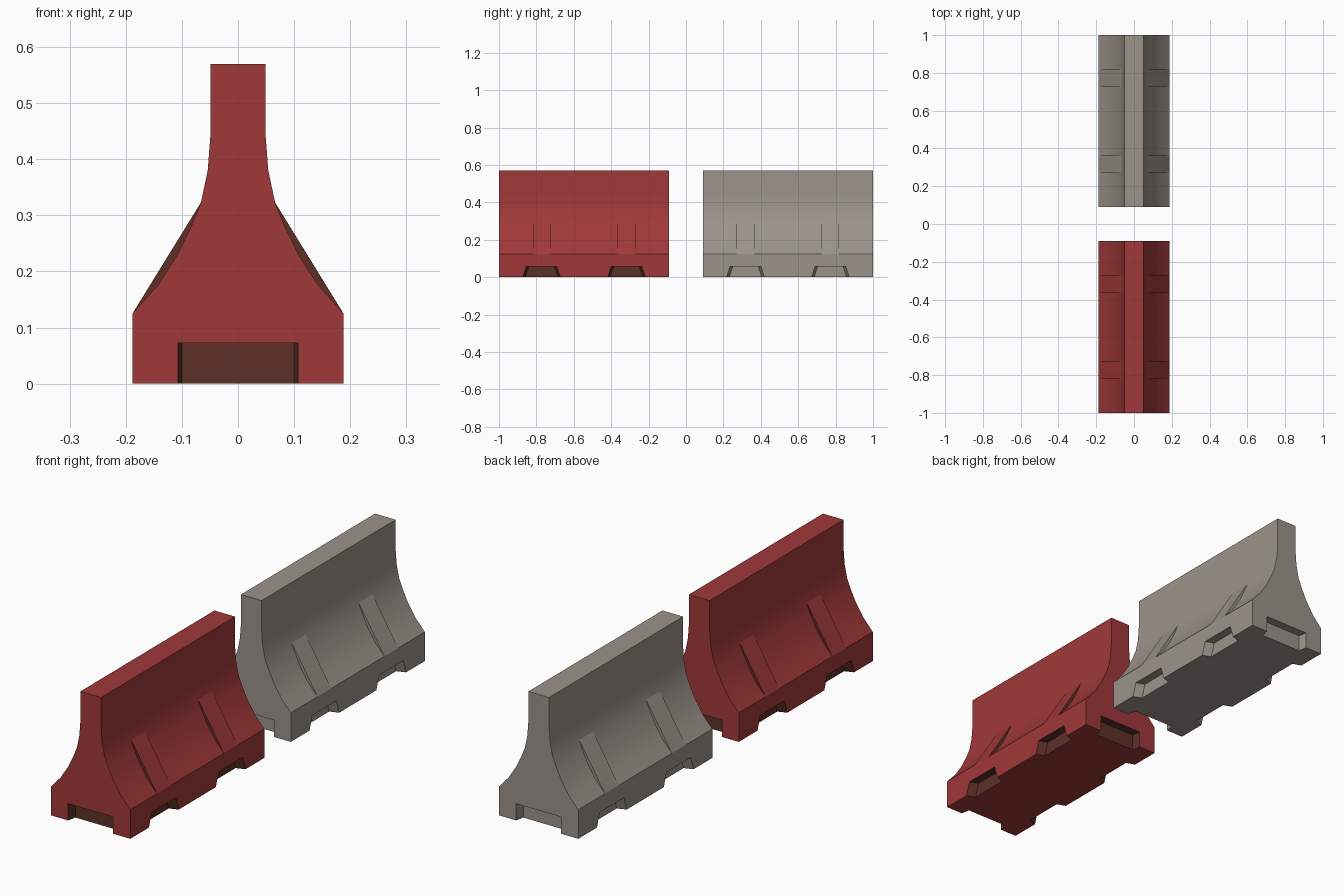
import bpy, bmesh, math
from mathutils import Matrix, Vector

if "Cube" in bpy.data.objects:
    bpy.data.objects.remove(bpy.data.objects["Cube"])

def material(name, rgb):
    m = bpy.data.materials.new(name)
    m.diffuse_color = (*rgb, 1)
    m.use_nodes = True
    m.node_tree.nodes["Principled BSDF"].inputs["Base Color"].default_value = m.diffuse_color
    return m

red = material("barrier red", (0.352, 0.040, 0.041))
brown = material("dark recess brown", (0.107, 0.030, 0.020))
grey = material("concrete grey", (0.328, 0.292, 0.254))

HALF_LEN, HALF_W = 0.455, 0.188
SLOT_Y = 0.227

def make_object(name, bm, mats, loc):
    bmesh.ops.recalc_face_normals(bm, faces=bm.faces[:])
    me = bpy.data.meshes.new(name)
    bm.to_mesh(me)
    bm.free()
    ob = bpy.data.objects.new(name, me)
    for m in mats:
        me.materials.append(m)
    ob.location = loc
    bpy.context.collection.objects.link(ob)
    return ob

def loft(bm, a, b, mat=0):
    """Closed solid between two matching loops of points."""
    va = [bm.verts.new(p) for p in a]
    vb = [bm.verts.new(p) for p in b]
    faces = [bm.faces.new(va), bm.faces.new(vb)]
    n = len(va)
    for i in range(n):
        j = (i + 1) % n
        faces.append(bm.faces.new((va[i], va[j], vb[j], vb[i])))
    for f in faces:
        f.material_index = mat
    return faces

def slot(bm, angle, face, along, bottom, top, height, taper, depth=0.038):
    """Tapered notch cutter, open at the ground, pushed in from a face."""
    drop = 0.02
    low = bottom + (bottom - top) * drop / height
    rot = Matrix.Rotation(angle, 3, 'Z')
    def ring(x, s):
        return [rot @ Vector((x, along + u, z)) for u, z in
                ((-low + s, -drop), (low - s, -drop), (top - s, height), (-top + s, height))]
    e = 0.01
    loft(bm, ring(face + e, -taper * e / depth), ring(face - depth, taper), 1)

def barrier(name, y, mats):
    loc = (0, y, 0)
    # flared body profile, mirrored
    half = [(HALF_W, 0), (HALF_W, 0.125), (0.143, 0.175), (0.109, 0.228), (0.084, 0.279),
            (0.066, 0.323), (0.054, 0.38), (0.049, 0.445), (0.049, 0.57)]
    prof = half + [(-x, z) for x, z in reversed(half)]
    bm = bmesh.new()
    loft(bm, [(x, -HALF_LEN, z) for x, z in prof], [(x, HALF_LEN, z) for x, z in prof])
    body = make_object(name + "_body", bm, mats, loc)

    # forklift slots on the sides, wide slots on the ends
    bm = bmesh.new()
    for k in (0, 2):
        for s in (-1, 1):
            slot(bm, k * math.pi / 2, HALF_W, s * SLOT_Y, 0.101, 0.082, 0.058, 0.014)
        slot(bm, (k + 1) * math.pi / 2, HALF_LEN, 0, 0.107, 0.107, 0.072, 0.007)
    cutter = make_object(name + "_cutter", bm, mats, loc)
    cutter.hide_render = True
    mod = body.modifiers.new("slots", 'BOOLEAN')
    mod.operation, mod.solver, mod.object = 'DIFFERENCE', 'EXACT', cutter
    bpy.context.view_layer.update()
    bpy.ops.object.select_all(action='DESELECT')
    bpy.context.view_layer.objects.active = body
    body.select_set(True)
    bpy.ops.object.modifier_apply(modifier=mod.name)
    bpy.ops.object.shade_smooth_by_angle(angle=math.radians(30))
    bpy.data.objects.remove(cutter)

    # straight ribs bridging the curved flanks, with darker sides
    bm = bmesh.new()
    for sx in (-1, 1):
        for sy in (-1, 1):
            tri = [(HALF_W * sx, 0.125), (0.066 * sx, 0.323), (0.04 * sx, 0.15)]
            y0 = sy * SLOT_Y
            faces = loft(bm, [(x, y0 - 0.047, z) for x, z in tri],
                         [(x, y0 + 0.047, z) for x, z in tri])
            faces[0].material_index = faces[1].material_index = 1
    make_object(name + "_ribs", bm, mats, loc)

barrier("red_barrier", -0.545, [red, brown])
barrier("grey_barrier", 0.545, [grey, grey])
